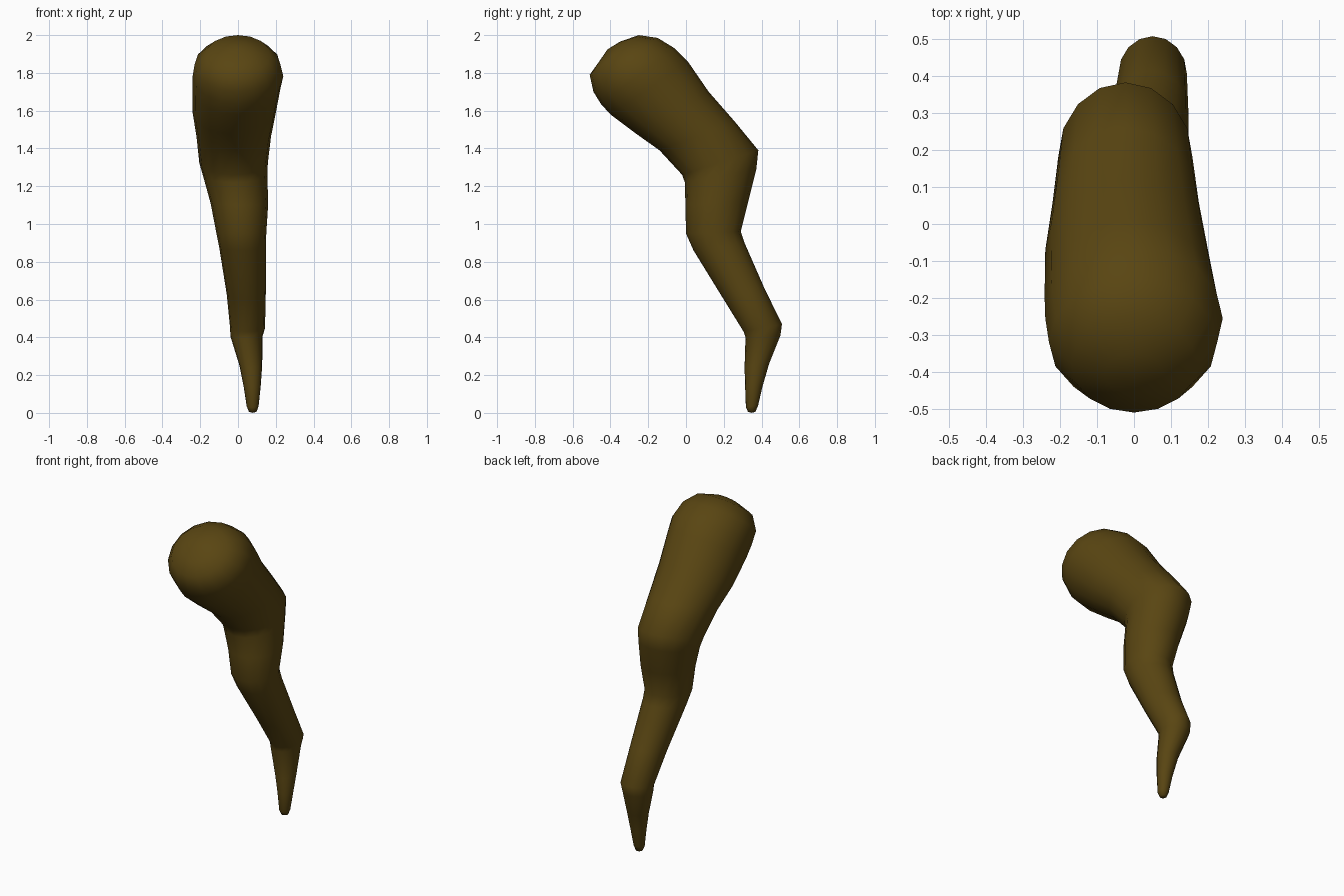
import bpy, bmesh, math

# Cross-sections from tip to head: front y, front z, back y, back z, left x, right x
SECTIONS = [
    (.328, .006, .368, .006, .058, .098),
    (.317, .03, .382, .04, .046, .109),
    (.313, .14, .405, .14, .030, .120),
    (.310, .24, .440, .26, .008, .128),
    (.315, .40, .500, .41, -.040, .130),
    (.305, .43, .508, .47, -.042, .143),
    (.200, .60, .415, .66, -.060, .147),
    (.040, .86, .310, .90, -.100, .147),
    (.000, .95, .290, .96, -.115, .150),
    (-.003, 1.10, .330, 1.12, -.145, .160),
    (-.006, 1.22, .372, 1.29, -.185, .155),
    (-.020, 1.26, .383, 1.39, -.205, .158),
    (-.140, 1.39, .260, 1.54, -.220, .175),
    (-.260, 1.475, .120, 1.70, -.240, .200),
    (-.400, 1.58, .010, 1.86, -.242, .225),
    (-.450, 1.635, -.060, 1.93, -.240, .240),
    (-.490, 1.70, -.150, 1.985, -.230, .225),
    (-.510, 1.79, -.250, 2.00, -.170, .170),
    (-.460, 1.86, -.350, 1.965, -.080, .080),
]
SIDES = 16

brown = bpy.data.materials.new("dark brown")
brown.diffuse_color = (.10, .06, .006, 1)

# Bent tapering limb, lofted through the tilted rings
bm = bmesh.new()
rings = []
for fy, fz, by, bz, lx, rx in SECTIONS:
    ring = []
    for i in range(SIDES):
        a = 2 * math.pi * i / SIDES
        t = (1 + math.sin(a)) / 2
        x = (lx + rx) / 2 + (rx - lx) / 2 * math.cos(a)
        ring.append(bm.verts.new((x, fy + (by - fy) * t, fz + (bz - fz) * t)))
    rings.append(ring)
for lo, hi in zip(rings, rings[1:]):
    for i in range(SIDES):
        j = (i + 1) % SIDES
        bm.faces.new((lo[i], lo[j], hi[j], hi[i]))

# Rounded end caps
for ring, tip in ((rings[0], (.078, .348, 0)), (rings[-1], (0, -.415, 1.925))):
    pole = bm.verts.new(tip)
    for i in range(SIDES):
        bm.faces.new((ring[i], ring[(i + 1) % SIDES], pole))
bmesh.ops.recalc_face_normals(bm, faces=bm.faces)
for f in bm.faces:
    f.smooth = True

mesh = bpy.data.meshes.new("bent_limb")
bm.to_mesh(mesh)
bm.free()
mesh.materials.append(brown)
bpy.context.collection.objects.link(bpy.data.objects.new("bent_limb", mesh))
